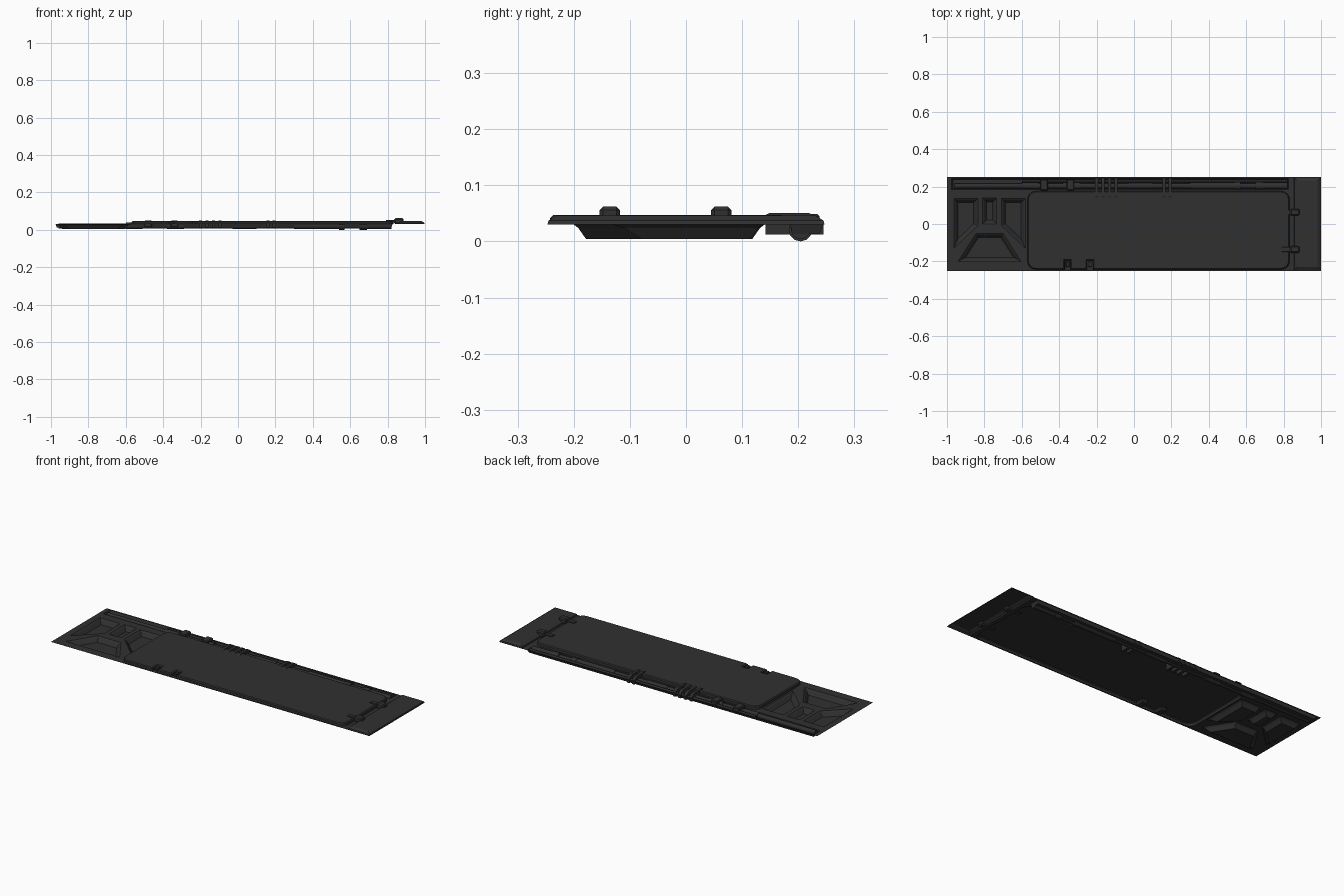
import bpy, bmesh, math
from mathutils import Vector, Matrix

if "Cube" in bpy.data.objects:
    bpy.data.objects.remove(bpy.data.objects["Cube"])

DECK = 0.03
mat = bpy.data.materials.new("dark_grey")
mat.diffuse_color = (0.03, 0.03, 0.03, 1)
mat.use_nodes = True
mat.node_tree.nodes["Principled BSDF"].inputs["Base Color"].default_value = mat.diffuse_color


def finish(bm, name):
    me = bpy.data.meshes.new(name)
    bm.to_mesh(me)
    bm.free()
    me.materials.append(mat)
    ob = bpy.data.objects.new(name, me)
    bpy.context.collection.objects.link(ob)
    return ob


def offset(pts, d):
    # mitred inward offset of a counter-clockwise outline
    out = []
    for i, p in enumerate(pts):
        a, b, c = Vector(pts[i - 1]), Vector(p), Vector(pts[(i + 1) % len(pts)])
        e, f = (b - a).normalized(), (c - b).normalized()
        n, m = Vector((-e.y, e.x)), Vector((-f.y, f.x))
        out.append(tuple(b + (n + m) * d / (1 + n.dot(m))))
    return out


def arc(cx, cy, r, start, steps=4):
    return [(cx + r * math.cos(math.radians(start + 90 * i / steps)),
             cy + r * math.sin(math.radians(start + 90 * i / steps))) for i in range(steps + 1)]


def rect(x0, x1, y0, y1):
    return [(x0, y0), (x1, y0), (x1, y1), (x0, y1)]


# outline of the raised panel, with two notches in its front edge
PX0, PX1, PY0, PY1, R = -0.57, 0.832, -0.243, 0.176, 0.045
panel = arc(PX0 + R, PY0 + R, R, 180)
for nx in (-0.355, -0.235):
    panel += [(nx - 0.015, PY0), (nx - 0.015, -0.195), (nx + 0.015, -0.195), (nx + 0.015, PY0)]
panel += arc(PX1 - R, PY0 + R, R, 270) + arc(PX1 - R, PY1 - R, R, 0) + arc(PX0 + R, PY1 - R, R, 90)

# pockets at the left end, mirrored about x = -0.772
CX = -0.772
side = [(-0.963, 0.137), (-0.963, -0.13), (-0.835, -0.008), (-0.835, 0.137)]
mirror_side = [(2 * CX - x, y) for x, y in reversed(side)]
lower = [(-0.94, -0.2), (-0.604, -0.2), (-0.70, -0.05), (-0.844, -0.05)]

# each relief: outline, then (inset, height) steps
pocket = [(0.008, 0.024), (0.022, 0.004)]
reliefs = [
    (panel, [(0.001, 0.042), (0.006, 0.047)]),
    (rect(0.856, 0.998, -0.247, 0.247), [(0.002, 0.037), (0.016, 0.046)]),
    (rect(-0.975, 0.826, 0.185, 0.244), [(0.006, 0.013)]),
    (side, pocket), (mirror_side, pocket), (lower, pocket),
    (rect(-0.81, -0.734, 0.0, 0.14), pocket),
]

# thin pressed sheet
bm = bmesh.new()


def ring(pts, z):
    return [bm.verts.new((x, y, z)) for x, y in pts]


def loop_edges(vs):
    return [bm.edges.new((vs[i - 1], vs[i])) for i in range(len(vs))]


rings = [(ring(p, DECK), p, steps) for p, steps in reliefs]
edges = loop_edges(ring(rect(-1, 1, -0.25, 0.25), DECK))
for vs, _, _ in rings:
    edges += loop_edges(vs)
bmesh.ops.triangle_fill(bm, use_beauty=True, edges=edges, normal=(0, 0, 1))
for vs, pts, steps in rings:
    for inset, z in steps:
        top = ring(offset(pts, inset), z)
        for i in range(len(vs)):
            bm.faces.new((vs[i - 1], vs[i], top[i], top[i - 1]))
        vs = top
    bm.faces.new(vs)
bmesh.ops.recalc_face_normals(bm, faces=bm.faces)
if sum(f.normal.z * f.calc_area() for f in bm.faces) < 0:
    bmesh.ops.reverse_faces(bm, faces=bm.faces)
finish(bm, "pressed_sheet")


def box(name, x0, x1, y0, y1, z0, z1, bev=0.0):
    bm = bmesh.new()
    bmesh.ops.create_cube(bm, size=1, matrix=Matrix.Translation(
        ((x0 + x1) / 2, (y0 + y1) / 2, (z0 + z1) / 2)) @ Matrix.Diagonal((x1 - x0, y1 - y0, z1 - z0, 1)))
    if bev:
        bmesh.ops.bevel(bm, geom=bm.edges[:], offset=bev, segments=1, affect='EDGES')
    return finish(bm, name)


def rod(name, x0, x1, r, y=0.204, z=0.021):
    bm = bmesh.new()
    bmesh.ops.create_cone(bm, cap_ends=True, segments=12, radius1=r, radius2=r, depth=x1 - x0,
                          matrix=Matrix.Translation(((x0 + x1) / 2, y, z)) @ Matrix.Rotation(math.pi / 2, 4, 'Y'))
    ob = finish(bm, name)
    for p in ob.data.polygons:
        p.use_smooth = len(p.vertices) == 4
    return ob


# pipe along the back channel, with sleeves
rod("pipe", -0.96, 0.82, 0.013)
rod("thin_pipe", -0.6, 0.82, 0.007, y=0.23, z=0.026)
for x0, x1, r in [(-0.6, -0.51, 0.017), (-0.38, -0.29, 0.018), (-0.03, 0.1, 0.016),
                  (0.3, 0.54, 0.018), (0.54, 0.57, 0.021), (0.65, 0.69, 0.021), (0.69, 0.82, 0.017)]:
    rod("pipe_sleeve", x0, x1, r)
for x0, x1 in [(-0.5, -0.46), (-0.36, -0.32)]:
    box("pipe_block", x0, x1, 0.18, 0.238, 0.014, 0.049, 0.004)

# ribbed clamps over the pipe
section = [(0.142, 0.012), (0.245, 0.012), (0.245, 0.033), (0.235, 0.043), (0.218, 0.051), (0.15, 0.051), (0.142, 0.047)]
for x in (-0.2, -0.165, -0.13, -0.097, 0.16, 0.192):
    bm = bmesh.new()
    f = bm.faces.new([bm.verts.new((x - 0.008, y, z)) for y, z in section])
    ext = bmesh.ops.extrude_face_region(bm, geom=[f])
    bmesh.ops.translate(bm, vec=(0.016, 0, 0), verts=[v for v in ext["geom"] if isinstance(v, bmesh.types.BMVert)])
    bmesh.ops.recalc_face_normals(bm, faces=bm.faces)
    finish(bm, "pipe_clamp")

# hinges between panel and end plate
for y in (-0.136, 0.063):
    box("hinge_tab", 0.79, 0.86, y - 0.013, y + 0.013, 0.04, 0.052, 0.002)
    box("hinge_block", 0.835, 0.885, y - 0.018, y + 0.018, 0.03, 0.062, 0.006)

# latches in the front notches
for x in (-0.355, -0.235):
    box("front_latch", x - 0.009, x + 0.009, -0.23, -0.2, 0.03, 0.045, 0.002)
